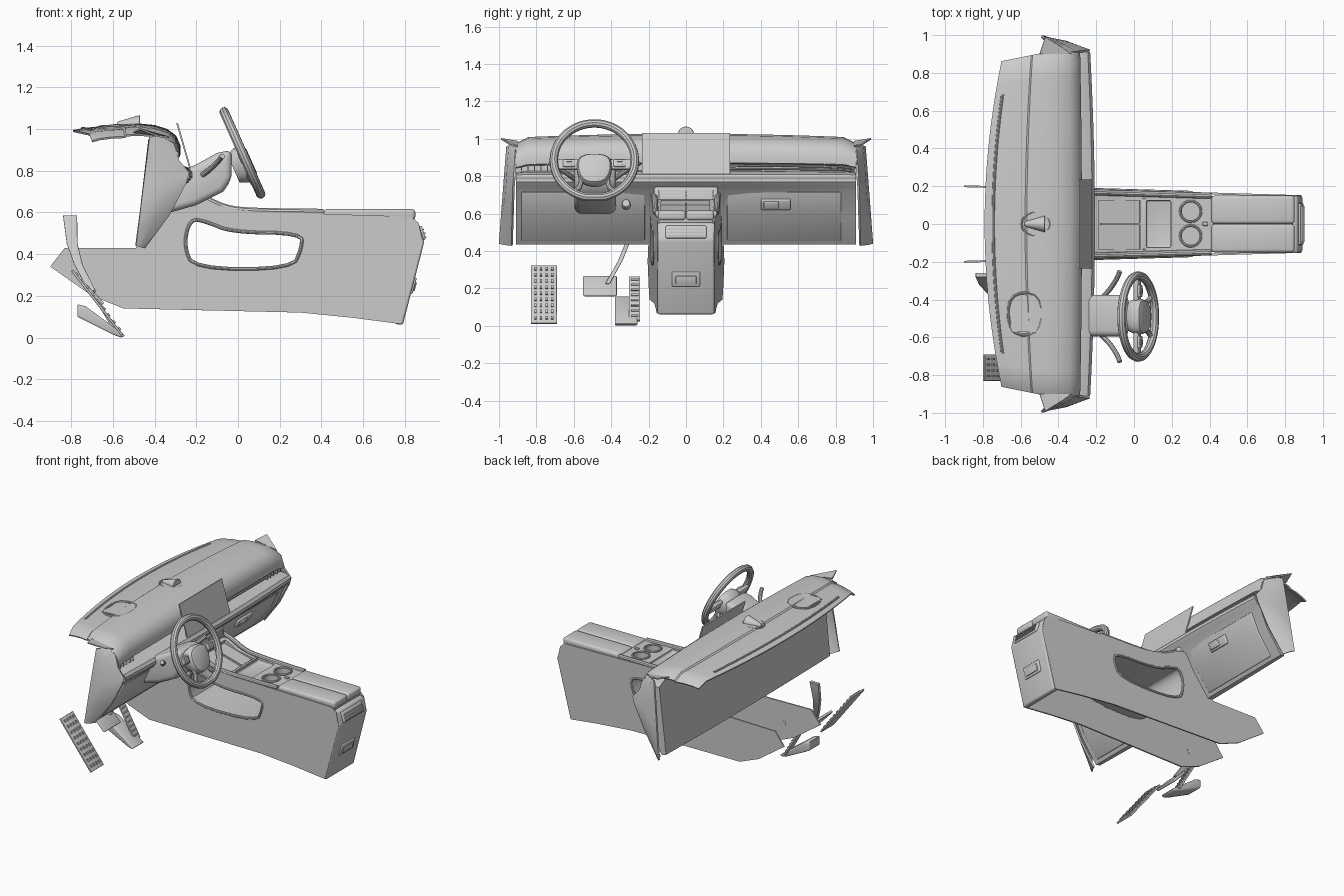
import bpy, bmesh, math
from mathutils import Matrix, Vector

if "Cube" in bpy.data.objects:
    bpy.data.objects.remove(bpy.data.objects["Cube"])


def finish(ob, bevel=0, thick=0, angle=35):
    bpy.ops.object.select_all(action='DESELECT')
    bpy.context.view_layer.objects.active = ob
    ob.select_set(True)
    if thick:
        m = ob.modifiers.new('thick', 'SOLIDIFY')
        m.thickness, m.offset = thick, 0
        bpy.ops.object.modifier_apply(modifier='thick')
    if bevel:
        m = ob.modifiers.new('bevel', 'BEVEL')
        m.width, m.segments, m.limit_method = bevel, 3, 'ANGLE'
        m.angle_limit = math.radians(30)
        bpy.ops.object.modifier_apply(modifier='bevel')
    bpy.ops.object.shade_smooth_by_angle(angle=math.radians(angle))
    return ob


def mesh(name, verts, faces, **kw):
    me = bpy.data.meshes.new(name)
    me.from_pydata([tuple(v) for v in verts], [], faces)
    bm = bmesh.new()
    bm.from_mesh(me)
    bmesh.ops.recalc_face_normals(bm, faces=bm.faces)
    bm.to_mesh(me)
    bm.free()
    ob = bpy.data.objects.new(name, me)
    bpy.context.collection.objects.link(ob)
    return finish(ob, **kw)


def loft(name, sections, closed=True, caps=True, **kw):
    n = len(sections[0])
    faces = [(i*n+j, i*n+(j+1) % n, (i+1)*n+(j+1) % n, (i+1)*n+j)
             for i in range(len(sections)-1) for j in range(n if closed else n-1)]
    if closed and caps:
        faces += [tuple(range(n)), tuple(range((len(sections)-1)*n, len(sections)*n))]
    return mesh(name, [v for s in sections for v in s], faces, **kw)


def prism(name, profile, y0, y1, **kw):
    return loft(name, [[(x, y, z) for x, z in profile] for y in (y0, y1)], **kw)


def box(name, loc, size, tilt=0, bevel=0.0, base=None):
    m = (base or Matrix()) @ Matrix.Translation(loc) @ Matrix.Rotation(tilt, 4, 'Y')
    s = [Vector(size)/2 for _ in range(1)][0]
    v = [m @ Vector((a*s.x, b*s.y, c*s.z)) for c in (-1, 1) for a, b in ((-1, -1), (1, -1), (1, 1), (-1, 1))]
    f = [(0, 1, 2, 3), (4, 5, 6, 7)] + [(i, (i+1) % 4, (i+1) % 4+4, i+4) for i in range(4)]
    return mesh(name, v, f, bevel=bevel)


def tube(name, pts, r, closed=False, base=None, smooth=True):
    cu = bpy.data.curves.new(name, 'CURVE')
    cu.dimensions, cu.bevel_depth, cu.bevel_resolution, cu.use_fill_caps = '3D', r, 3, True
    sp = cu.splines.new('POLY')
    sp.points.add(len(pts)-1)
    for p, q in zip(sp.points, pts):
        p.co = (*((base or Matrix()) @ Vector(q)), 1)
    sp.use_cyclic_u = closed
    ob = bpy.data.objects.new(name, cu)
    bpy.context.collection.objects.link(ob)
    bpy.ops.object.select_all(action='DESELECT')
    bpy.context.view_layer.objects.active = ob
    ob.select_set(True)
    bpy.ops.object.convert(target='MESH')
    return finish(bpy.context.object)


def cone(name, loc, r1, r2, depth, rot=(0, 0, 0), bevel=0.0):
    bpy.ops.mesh.primitive_cone_add(vertices=40, radius1=r1, radius2=r2, depth=depth, location=loc, rotation=rot)
    bpy.context.object.name = name
    return finish(bpy.context.object, bevel=bevel)


def rounded(pts, n=2, closed=True):
    for _ in range(n):
        k = len(pts)
        out = [] if closed else [pts[0]]
        for i in range(k if closed else k-1):
            a, b = Vector(pts[i]), Vector(pts[(i+1) % k])
            out += [tuple(a*.75+b*.25), tuple(a*.25+b*.75)]
        pts = out if closed else out + [pts[-1]]
    return pts


def cut(ob, cutters):
    for c in cutters:
        m = ob.modifiers.new('cut', 'BOOLEAN')
        m.operation, m.object, m.solver = 'DIFFERENCE', c, 'EXACT'
        bpy.context.view_layer.objects.active = ob
        bpy.ops.object.modifier_apply(modifier='cut')
        bpy.data.objects.remove(c)
    finish(ob)


# Dashboard: sections swept across the car, curved towards the windscreen
def bend(p, y):
    x, z = p
    t = min(1, max(0, (-.45-x)/.34))
    q = (y/.91)**2
    end = max(0, abs(y)-.84)/.07
    z -= (.02*q + .03*end**2)*min(1, max(0, (z-.8)/.15))
    x += .09*t*q + .025*(1-q)*min(1, max(0, (x+.32)/.08))
    return (x, y*(1-.055*t), z)


ys = [-.91+1.82*i/28 for i in range(29)]
pad = [(-.79, .99), (-.74, 1.0), (-.66, 1.008), (-.575, 1.01), (-.565, 1.018), (-.48, 1.022), (-.40, 1.014),
       (-.34, .995), (-.305, .965), (-.29, .92), (-.29, .875), (-.33, .87)]
loft('dash_top_pad', [[bend(p, y) for p in pad] for y in ys], closed=False, thick=.01)
body = [(-.43, .95), (-.335, .94), (-.33, .87), (-.33, .83), (-.28, .825), (-.245, .81), (-.232, .79), (-.232, .77),
        (-.25, .745), (-.275, .72), (-.335, .59), (-.45, .435), (-.49, .44)]
loft('dash_body', [[bend(p, y) for p in body] for y in ys])
tube('windscreen_vent', [bend((-.745, 1.003), -.72+1.44*i/24) for i in range(25)], .008)
for i, z in enumerate((.857, .84)):
    tube(f'dash_trim_strip_{i}', [bend((-.305, z), .22+.68*k/8) for k in range(9)], .006)
for s, a, b in ((-1, -.88, -.74), (1, .74, .88)):
    for k in range(5):
        y = a+(b-a)*k/4
        box('side_vent_fin', (-.305, y, .848), (.03, .005, .04))

# Flared dashboard end panels
front = [(-.38, .965), (-.31, .93), (-.285, .85), (-.235, .79), (-.25, .74), (-.33, .59), (-.45, .43)]
for s, side in ((-1, 'left'), (1, 'right')):
    secs = []
    for i, (x, z) in enumerate(front):
        t = i/6
        bx, bz, by = -.425-.065*t, .96-.52*t, .955+.04*t
        secs.append([(x, s*(.905+.025*t), z), ((x+bx)/2, s*(.5*(.905+.025*t+by)+.012), (z+bz)/2), (bx, s*by, bz)])
    loft(f'dash_end_panel_{side}', secs, closed=False, thick=.012)
    mesh(f'dash_corner_tip_{side}', [(-.47, s*.99, 1.0), (-.50, s*.90, .985), (-.33, s*.90, .96), (-.38, s*.935, .965)],
         [(0, 1, 2, 3)], thick=.008)

# Lower panels, glovebox and its handle
low = [(-.266, .715), (-.327, .588), (-.43, .455), (-.45, .455), (-.35, .6), (-.29, .72)]
prism('glovebox_door', low, .22, .83, bevel=.006)
prism('driver_knee_panel', low, -.88, -.22, bevel=.006)
slope = math.atan2(.061, .127)
box('glovebox_handle_frame', (-.294, .48, .65), (.022, .16, .062), slope, .008)
box('glovebox_handle', (-.284, .455, .647), (.016, .08, .04), slope, .005)
cone('start_knob', (-.29, -.32, .65), .024, .02, .04, (0, math.pi/2-.4, 0), .004)

# Screen, speaker and head-up display frame
box('centre_screen', (-.255, 0, .90), (.008, .47, .268), -.28)
cone('dash_speaker_cowl', (-.525, 0, 1.022), .012, .045, .11, (0, math.pi/2, 0), .006)
tube('speaker_surround', [(-.52+.075*math.cos(a*.2618), .062*math.sin(a*.2618), 1.02) for a in range(24)], .005, True)
frame = rounded([(-.67, -.37, 1.012), (-.49, -.36, 1.018), (-.49, -.585, 1.012), (-.66, -.59, 1.002)])
tube('display_frame', frame, .007, True)
box('display_lens', (-.58, -.476, 1.012), (.14, .19, .006), -.04)


# Centre console side panels with the open side window
def half(x):
    return .2-.05*(x+.9)/1.7


outline = [(-.9, .34), (-.83, .43), (-.49, .43), (-.36, .6), (-.27, .7), (-.19, .68), (-.1, .635), (0, .612), (.1, .603), (.83, .58),
           (.865, .55), (.885, .46), (.78, .065), (.55, .095), (.3, .12), (-.55, .14), (-.7, .2)]
hole = rounded([(-.23, .57), (-.15, .555), (-.03, .505), (.305, .50), (.305, .43), (.26, .33), (-.21, .33), (-.26, .44)])
for s, side in ((-1, 'left'), (1, 'right')):
    bm = bmesh.new()
    for loop in (outline, hole):
        vs = [bm.verts.new((x, s*half(x), z)) for x, z in loop]
        for i in range(len(vs)):
            bm.edges.new((vs[i-1], vs[i]))
    bmesh.ops.triangle_fill(bm, use_beauty=True, edges=bm.edges[:], normal=(0, s, 0))
    me = bpy.data.meshes.new('panel')
    bm.to_mesh(me)
    bm.free()
    ob = bpy.data.objects.new(f'console_side_{side}', me)
    bpy.context.collection.objects.link(ob)
    finish(ob, thick=.01)
    tube(f'console_window_trim_{side}', [(x, s*(half(x)+.002), z) for x, z in hole], .009, True)
    rail = rounded([(-.27, .70), (-.17, .675), (-.08, .628), (.02, .607), (.41, .602)], 2, False)
    tube(f'console_rail_{side}', [(x, s*(half(x)-.012), z) for x, z in rail], .016)
    cone(f'console_fixing_{side}', (-.62, s*.19, .28), .022, .018, .012, (math.pi/2, 0, 0))
loft('console_window_tunnel', [[(x, y*half(x), z) for x, z in hole] for y in (-1, 1)], caps=False, thick=.006)

# Console deck with trays and cup holders
deck = [(-.3, .69), (-.18, .67), (-.09, .622), (.01, .603), (.42, .603), (.42, .525), (0, .525), (-.14, .575), (-.3, .60)]
top = loft('console_deck', [[(x, y*(half(x)-.012), z) for x, z in deck] for y in (-1, 1)])
cups = [(.30, .067), (.30, -.063)]
cut(top, [box('cutter', (-.075, -.005, .645), (.23, .26, .06), .27), box('cutter', (.13, 0, .61), (.13, .25, .05), 0, .01)]
    + [cone('cutter', (x, y, .61), .05, .05, .14) for x, y in cups])
for x, y in cups:
    bpy.ops.mesh.primitive_torus_add(major_radius=.054, minor_radius=.007, major_segments=40, minor_segments=8, location=(x, y, .606))
    bpy.context.object.name = 'cup_holder_ring'
    finish(bpy.context.object)
    cone('cup_holder_floor', (x, y, .53), .052, .052, .012)
box('phone_tray_divider', (-.07, 0, .622), (.22, .008, .01), .27)
box('tray_bridge', (.053, 0, .606), (.018, .27, .012), 0, .004)
box('console_button', (.378, 0, .607), (.03, .02, .01), 0, .003)

# Centre vents at the head of the console
box('centre_vent_housing', (-.265, 0, .69), (.09, .34, .10), -.25, .012)
for z in (.668, .686, .704, .722):
    box('centre_vent_slat', (-.222-(z-.69)*.25, 0, z), (.018, .29, .005))
for y in (-.145, 0, .145):
    box('centre_vent_divider', (-.221, y, .695), (.018, .008, .06), -.25)

# Armrest lid and rear face
for s, side in ((-1, 'left'), (1, 'right')):
    box(f'armrest_lid_{side}', (.63, s*.0755, .59), (.44, .149, .052), 0, .016)
box('armrest_base', (.62, 0, .563), (.44, .29, .03), 0, .008)
back = [(.82, .555), (.865, .55), (.893, .46), (.79, .06), (.75, .066), (.80, .4), (.835, .49)]
prism('console_rear_cover', back, -.152, .152, bevel=.012)
lean = .2565
box('rear_vent_frame', (.876, 0, .50), (.03, .22, .07), -.3, .008)
for z in (.482, .5, .518):
    box('rear_vent_slat', (.892-(z-.5)*.3, 0, z), (.012, .19, .006))
box('rear_socket_frame', (.84, 0, .25), (.014, .15, .08), lean, .006)
box('rear_socket_cover', (.845, 0, .245), (.014, .11, .045), lean, .004)

# Steering wheel in its own tilted frame: local x is down, z towards the driver
wheel = Matrix.Translation((.022, -.49, .883)) @ Matrix.Rotation(math.radians(66), 4, 'Y')
ring = []
for i in range(64):
    a = math.tau*i/64
    ring.append((min(.213, .218*math.cos(a)), .217*math.sin(a), 0))
tube('steering_wheel_rim', ring, .0225, True, wheel)
pad2 = rounded([(-.04, -.08), (-.04, .08), (.05, .1), (.14, .06), (.14, -.06), (.05, -.1)])
loft('steering_hub', [[wheel @ Vector((.05+(x-.05)*k, y*k, z)) for x, y in pad2]
                      for z, k in ((-.07, .8), (-.03, 1), (.0, 1), (.018, .9), (.025, .7))])
for s in (-1, 1):
    box('steering_spoke', (.018, s*.145, -.012), (.055, .13, .025), 0, .008, wheel)
    box('steering_switch_pad', (.015, s*.135, .003), (.042, .065, .014), 0, .005, wheel)
    for k in (-1, 1):
        box('steering_button', (.015+k*.01, s*.135, .011), (.012, .03, .006), 0, .002, wheel)
    tube('lower_spoke', rounded([(.09, s*.07, -.015), (.15, s*.075, -.012), (.18, s*.11, -.003)], 2, False), .014, False, wheel)
    # Column stalks
    tube('column_stalk', rounded([(-.17, -.49+s*.10, .78), (-.13, -.49+s*.14, .81), (-.09, -.49+s*.2, .85), (-.075, -.49+s*.24, .87)], 2, False), .013)
shroud = [(-.03, .90), (-.1, .885), (-.2, .83), (-.29, .79), (-.36, .59), (-.2, .635), (-.07, .70), (-.03, .76)]
prism('steering_column_shroud', shroud, -.595, -.375, bevel=.03)


# Pedals
def plate(name, a, b, y0, y1, t=.012):
    (xa, za), (xb, zb) = a, b
    d = Vector((xb-xa, zb-za)).normalized()*t
    prism(name, [(xa, za), (xb, zb), (xb+d.y, zb-d.x), (xa+d.y, za-d.x)], y0, y1, bevel=.003)


plate('foot_rest', (-.79, .325), (-.55, .015), -.83, -.69)
for i in range(9):
    for j in range(4):
        t = (i+.7)/9.5
        box('foot_rest_grip', (-.788+.24*t, -.805+j*.03, .328-.31*t), (.018, .012, .008), math.atan2(.31, .24), 0)
plate('accelerator_pad', (-.715, .265), (-.58, .03), -.305, -.245, .014)
for i in range(8):
    t = (i+.7)/8.5
    box('accelerator_grip', (-.713+.135*t, -.275, .268-.235*t), (.01, .04, .008), math.atan2(.235, .135))
prism('accelerator_base', [(-.77, .16), (-.73, .15), (-.54, .01), (-.56, 0), (-.6, .015), (-.77, .1)], -.38, -.26, bevel=.008)
prism('brake_pad', [(-.74, .27), (-.64, .165), (-.655, .155), (-.755, .26)], -.55, -.37, bevel=.008)
arm = [(-.805, -.27, .585), (-.795, -.31, .45), (-.765, -.35, .35), (-.70, -.42, .225)]
loft('brake_arm', [[(x-w, y-.012, z), (x+w, y-.012, z), (x+w, y+.012, z), (x-w, y+.012, z)]
                   for (x, y, z), w in zip(arm, (.034, .026, .02, .018))], bevel=.003)
